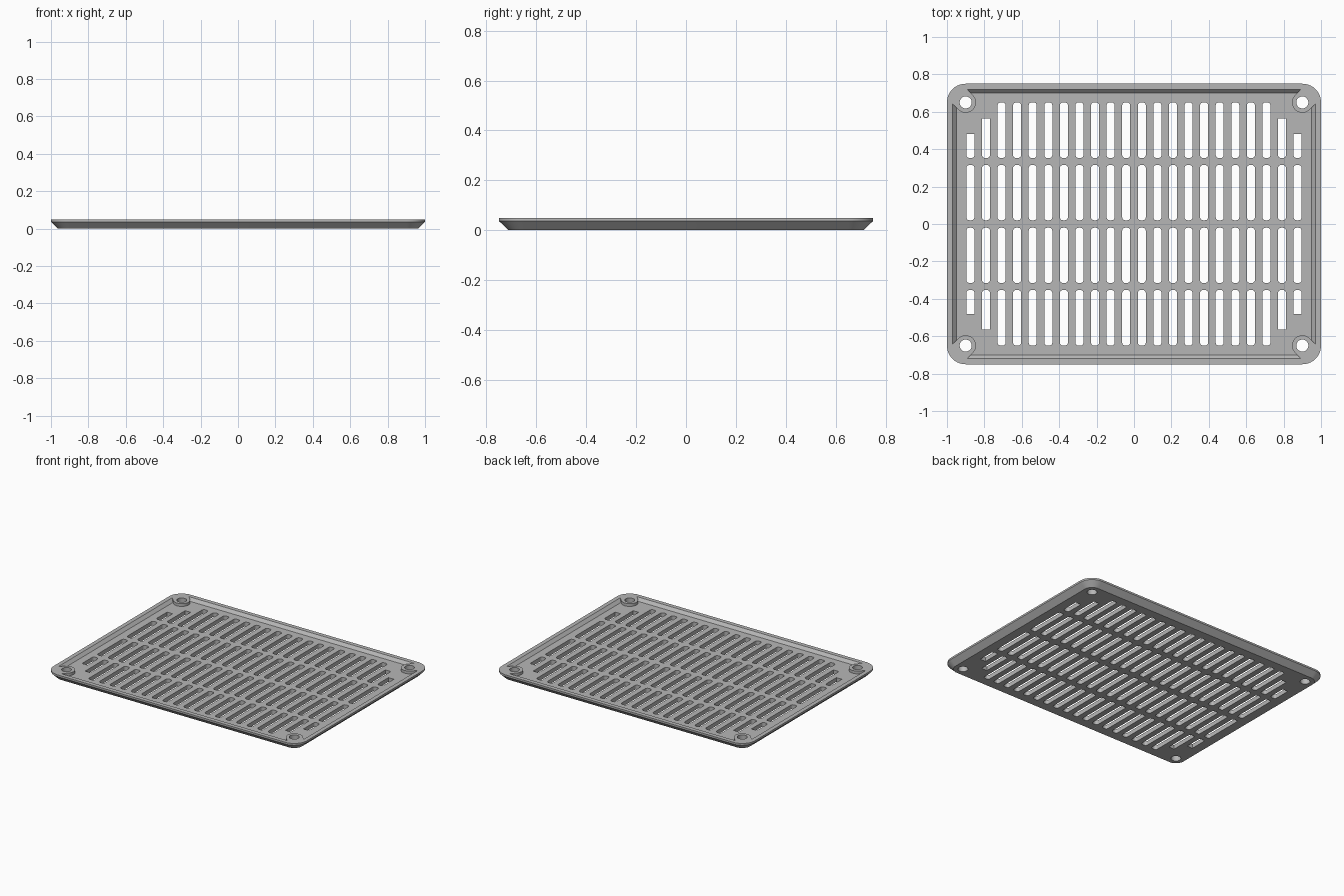
import bpy, bmesh, math

if "Cube" in bpy.data.objects:
    bpy.data.objects.remove(bpy.data.objects["Cube"])

H = 0.05           # overall height
FLOOR = 0.03       # top of the recessed floor
HX, HY = 0.90, 0.65  # screw hole centres

grey = bpy.data.materials.new("grey_plastic")
grey.diffuse_color = (0.47, 0.47, 0.47, 1)
grey.use_nodes = True
grey.node_tree.nodes["Principled BSDF"].inputs["Base Color"].default_value = grey.diffuse_color


def rounded_rect(cx, cy, hx, hy, radii, n=5):
    """Outline, counter-clockwise from the +x +y corner; one radius per corner."""
    pts = []
    for i, (sx, sy) in enumerate(((1, 1), (-1, 1), (-1, -1), (1, -1))):
        r = radii[i]
        if r == 0:
            pts.append((cx + sx * hx, cy + sy * hy))
            continue
        for k in range(n + 1):
            a = math.pi / 2 * (i + k / n)
            pts.append((cx + sx * (hx - r) + r * math.cos(a),
                        cy + sy * (hy - r) + r * math.sin(a)))
    return pts


def loft(bm, sections):
    """Closed solid through (outline, z) sections."""
    rings = [[bm.verts.new((x, y, z)) for x, y in pts] for pts, z in sections]
    bm.faces.new(rings[0][::-1])
    bm.faces.new(rings[-1])
    for a, b in zip(rings, rings[1:]):
        for i in range(len(a)):
            j = (i + 1) % len(a)
            bm.faces.new((a[i], a[j], b[j], b[i]))


def make(name, bm):
    bm.normal_update()
    me = bpy.data.meshes.new(name)
    bm.to_mesh(me)
    bm.free()
    me.materials.append(grey)
    ob = bpy.data.objects.new(name, me)
    bpy.context.collection.objects.link(ob)
    return ob


def cut(ob, *cutters):
    """Subtract the cutters, bake the result and remove them."""
    for c in cutters:
        m = ob.modifiers.new("cut", 'BOOLEAN')
        m.operation, m.solver, m.object = 'DIFFERENCE', 'EXACT', c
    bpy.context.view_layer.update()
    dg = bpy.context.evaluated_depsgraph_get()
    me = bpy.data.meshes.new_from_object(ob.evaluated_get(dg))
    ob.modifiers.clear()
    ob.data = me
    for c in cutters:
        bpy.data.objects.remove(c)


# Tray body: chamfered underside, vertical outer rim
bm = bmesh.new()
low = rounded_rect(0, 0, 0.962, 0.712, [0.062] * 4, 10)
full = rounded_rect(0, 0, 1.0, 0.75, [0.10] * 4, 10)
loft(bm, [(low, 0), (full, 0.037), (full, H)])
tray = make("vent_tray", bm)

# Recess with sloping walls
bm = bmesh.new()
loft(bm, [(rounded_rect(0, 0, 0.95, 0.70, [0] * 4), FLOOR),
          (rounded_rect(0, 0, 0.98, 0.73, [0] * 4), FLOOR + 0.03)])
recess = make("recess_cutter", bm)

# Corner bosses left standing: round towards the middle, running into the rim
bm = bmesh.new()
R = 0.055
for sx in (-1, 1):
    for sy in (-1, 1):
        out = math.atan2(sy, sx)
        pts = []
        for k in range(25):
            a = out + math.pi / 2 + math.pi * k / 24
            pts.append((sx * HX + R * math.cos(a), sy * HY + R * math.sin(a)))
        for side in (-1, 1):
            a = out + side * math.pi / 2
            pts.append((sx * (HX + 0.2) + R * math.cos(a),
                        sy * (HY + 0.2) + R * math.sin(a)))
        loft(bm, [(pts, -0.1), (pts, 0.2)])
cut(recess, make("boss_keepout", bm))

# Vent slots and screw holes
bm = bmesh.new()
ROWS = ((0.02, 0.315), (0.353, 0.65))
for sx in (-1, 1):
    for k in range(11):
        x = sx * (0.0417 + 0.0833 * k)
        for sy in (-1, 1):
            for row, (y0, y1) in enumerate(ROWS):
                r = [0.016] * 4
                if row == 1 and k >= 9:      # shortened, square outer ends
                    y1 = 0.565 if k == 9 else 0.48
                    r = [0, 0, 0.016, 0.016] if sy > 0 else [0.016, 0.016, 0, 0]
                pts = rounded_rect(x, sy * (y0 + y1) / 2, 0.0215, (y1 - y0) / 2, r)
                loft(bm, [(pts, -0.1), (pts, 0.2)])
    for sy in (-1, 1):
        pts = rounded_rect(sx * HX, sy * HY, 0.0322, 0.0322, [0.032] * 4, 8)
        loft(bm, [(pts, -0.1), (pts, 0.2)])
openings = make("openings_cutter", bm)

cut(tray, recess, openings)

# Smooth round corners, crisp edges elsewhere
bpy.ops.object.select_all(action='DESELECT')
tray.select_set(True)
bpy.context.view_layer.objects.active = tray
bpy.ops.object.shade_smooth_by_angle(angle=math.radians(25))
